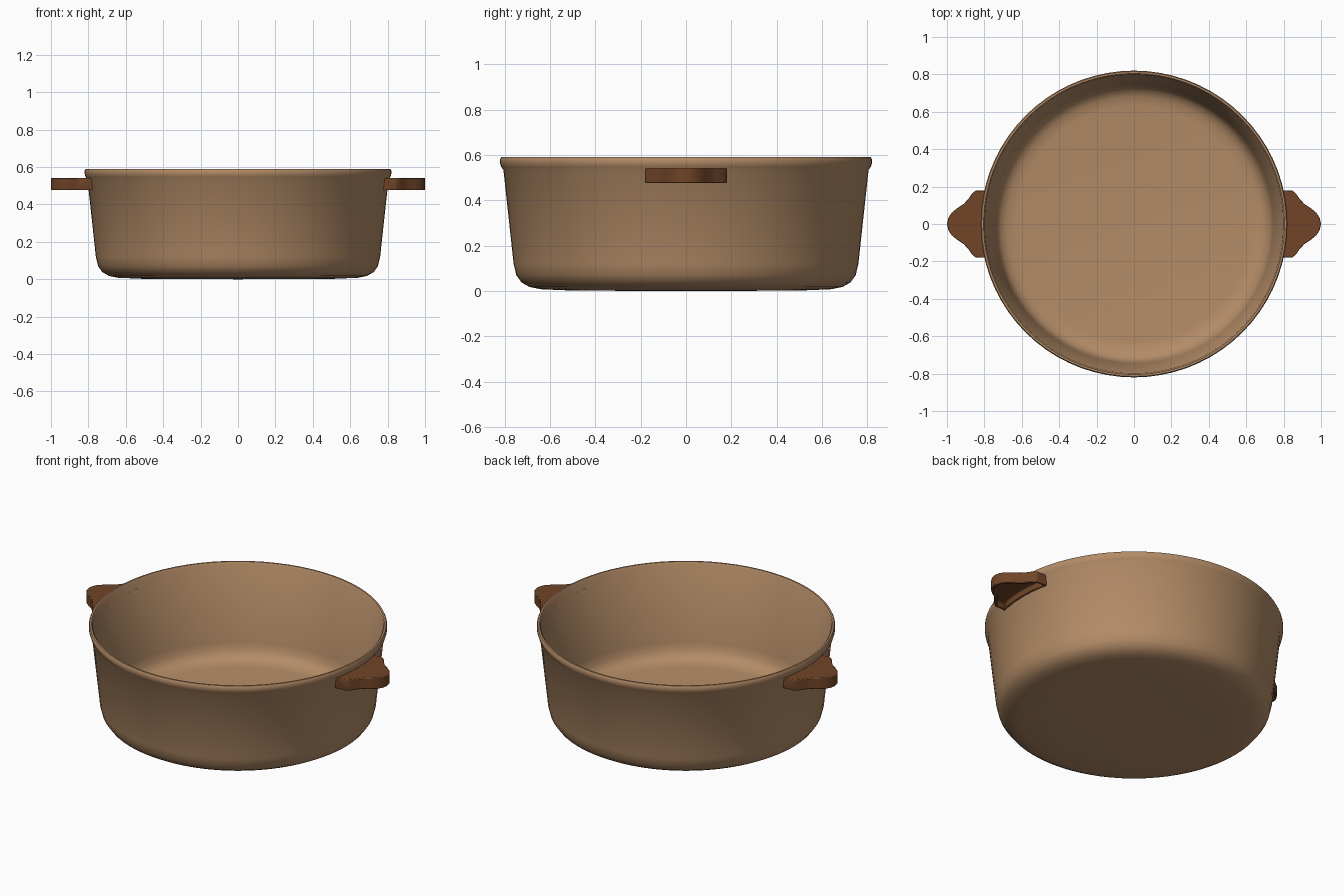
import bpy, bmesh, math
from mathutils import Vector

cube = bpy.data.objects.get("Cube")
if cube:
    bpy.data.objects.remove(cube, do_unlink=True)


def material(name, rgb):
    mat = bpy.data.materials.new(name)
    mat.use_nodes = True
    color = (*rgb, 1)
    mat.diffuse_color = color
    bsdf = mat.node_tree.nodes["Principled BSDF"]
    bsdf.inputs["Base Color"].default_value = color
    bsdf.inputs["Roughness"].default_value = 0.6
    return mat


def finish(bm, name, mat, bevel=0):
    bmesh.ops.recalc_face_normals(bm, faces=bm.faces)
    mesh = bpy.data.meshes.new(name)
    bm.to_mesh(mesh)
    bm.free()
    mesh.materials.append(mat)
    obj = bpy.data.objects.new(name, mesh)
    bpy.context.collection.objects.link(obj)
    if bevel:
        mod = obj.modifiers.new("soft_edges", 'BEVEL')
        mod.width = bevel
        mod.segments = 2
        mod.limit_method = 'ANGLE'
    bpy.ops.object.select_all(action='DESELECT')
    obj.select_set(True)
    bpy.context.view_layer.objects.active = obj
    bpy.ops.object.shade_smooth_by_angle(angle=math.radians(40))
    return obj


clay = material("tan_clay", (0.45, 0.26, 0.135))
wood = material("dark_brown", (0.165, 0.058, 0.021))

# Pot body: closed profile of radius and height, spun around z
profile = [(0, 0), (0.5, 0.002), (0.64, 0.008), (0.69, 0.018), (0.725, 0.038),
           (0.748, 0.07), (0.76, 0.12), (0.805, 0.535), (0.815, 0.547),
           (0.82, 0.565), (0.82, 0.58), (0.815, 0.59), (0.805, 0.59),
           (0.798, 0.58), (0.745, 0.13), (0.735, 0.085), (0.715, 0.055),
           (0.68, 0.037), (0.63, 0.03), (0, 0.03)]
bm = bmesh.new()
verts = [bm.verts.new((r, 0, z)) for r, z in profile]
edges = [bm.edges.new(pair) for pair in zip(verts, verts[1:])]
bmesh.ops.spin(bm, geom=verts + edges, axis=(0, 0, 1), cent=(0, 0, 0),
               angle=math.tau, steps=72)
bmesh.ops.remove_doubles(bm, verts=bm.verts, dist=0.0005)
finish(bm, "pot_body", clay)

# Handles: bell-shaped plates hugging the wall, hollowed underneath
half_bell = [(0.845, 0.18), (0.866, 0.163), (0.885, 0.135), (0.91, 0.108),
             (0.945, 0.085), (0.975, 0.06), (0.993, 0.032)]
wall_ys = [-0.18, -0.12, -0.06, 0, 0.06, 0.12, 0.18]
outline = [(math.sqrt(0.793 ** 2 - y * y), y) for y in wall_ys]
outline += half_bell + [(1, 0)] + [(x, -y) for x, y in reversed(half_bell)]


def handle(name, side):
    bm = bmesh.new()
    base = bm.faces.new([bm.verts.new((side * x, y, 0.476)) for x, y in outline])
    top = bmesh.ops.extrude_face_region(bm, geom=[base], use_keep_orig=True)["geom"]
    bmesh.ops.translate(bm, vec=Vector((0, 0, 0.066)),
                        verts=[v for v in top if isinstance(v, bmesh.types.BMVert)])
    bmesh.ops.recalc_face_normals(bm, faces=bm.faces)
    bmesh.ops.inset_region(bm, faces=[base], thickness=0.016)
    recess = bmesh.ops.extrude_discrete_faces(bm, faces=[base])["faces"][0]
    bmesh.ops.translate(bm, vec=Vector((0, 0, 0.036)), verts=recess.verts)
    bmesh.ops.remove_doubles(bm, verts=bm.verts, dist=0.0001)
    finish(bm, name, wood, bevel=0.004)


handle("left_handle", 1)
handle("right_handle", -1)
